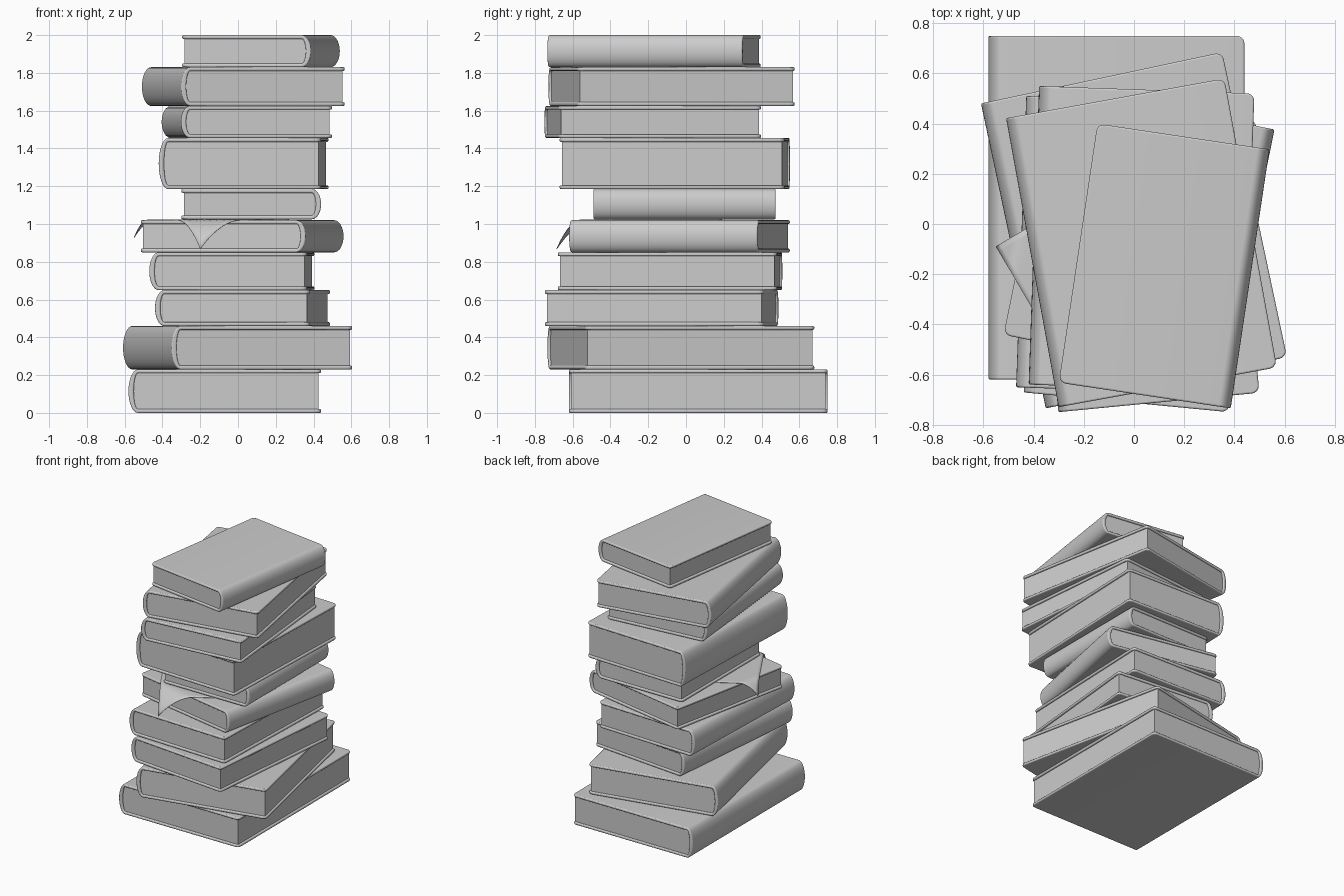
import bpy, bmesh
from math import sin, cos, pi, radians
from mathutils import Matrix

if "Cube" in bpy.data.objects:
    bpy.data.objects.remove(bpy.data.objects["Cube"])

# x range, y range, z range, turn in degrees, side of the spine (-1 left, 1 right)
BOOKS = [
    (-0.58, 0.44, -0.62, 0.75, 0.00, 0.23, 0, -1),
    (-0.61, 0.61, -0.735, 0.685, 0.23, 0.46, 12, -1),
    (-0.44, 0.49, -0.75, 0.49, 0.46, 0.65, -5.5, -1),
    (-0.47, 0.405, -0.68, 0.51, 0.65, 0.85, -2, -1),
    (-0.52, 0.56, -0.62, 0.555, 0.85, 1.02, -11.5, 1),
    (-0.30, 0.44, -0.49, 0.475, 1.025, 1.185, 0, 1),
    (-0.42, 0.48, -0.67, 0.55, 1.185, 1.455, -2, -1),
    (-0.405, 0.50, -0.75, 0.40, 1.455, 1.625, 5.5, -1),
    (-0.51, 0.57, -0.73, 0.58, 1.625, 1.83, 10.3, -1),
    (-0.30, 0.54, -0.735, 0.40, 1.83, 2.00, -8.5, 1),
]
BOARD, SPINE, BULGE = 0.02, 0.028, 0.05


def arc(x, depth, half):
    """Half ellipse bulging to -x, from the top to the bottom."""
    return [(x - depth * sin(pi * i / 16), half * cos(pi * i / 16)) for i in range(17)]


def extrude(name, profile, length, matrix, mirror, fore_x=None):
    bm = bmesh.new()
    face = bm.faces.new([bm.verts.new((x, -length / 2, z)) for x, z in profile])
    ext = bmesh.ops.extrude_face_region(bm, geom=[face])['geom']
    bmesh.ops.translate(bm, vec=(0, length, 0),
                        verts=[v for v in ext if isinstance(v, bmesh.types.BMVert)])
    if fore_x is not None:
        # round the free corners of the boards
        edges = [e for e in bm.edges
                 if all(abs(v.co.x - fore_x) < 1e-5 for v in e.verts)
                 and abs(e.verts[0].co.y - e.verts[1].co.y) < 1e-5]
        bmesh.ops.bevel(bm, geom=edges, offset=0.03, segments=5, profile=0.5, affect='EDGES')
    if mirror:
        bmesh.ops.scale(bm, vec=(-1, 1, 1), verts=bm.verts)
    bmesh.ops.recalc_face_normals(bm, faces=bm.faces)
    bm.transform(matrix)
    me = bpy.data.meshes.new(name)
    bm.to_mesh(me)
    bm.free()
    ob = bpy.data.objects.new(name, me)
    bpy.context.collection.objects.link(ob)
    return ob


def smooth(ob, angle=35):
    bpy.ops.object.select_all(action='DESELECT')
    ob.select_set(True)
    bpy.context.view_layer.objects.active = ob
    bpy.ops.object.shade_smooth_by_angle(angle=radians(angle))


def book(n, x0, x1, y0, y1, z0, z1, turn, side):
    # true width and length from the turned outline
    a = abs(radians(turn))
    bw, bl = x1 - x0, y1 - y0
    w = (bw * cos(a) - bl * sin(a)) / cos(2 * a)
    l = (bl * cos(a) - bw * sin(a)) / cos(2 * a)
    h = (z1 - z0) / 2
    m = Matrix.Translation(((x0 + x1) / 2, (y0 + y1) / 2, (z0 + z1) / 2)) @ \
        Matrix.Rotation(radians(turn), 4, 'Z')
    fore, sx = w / 2, -w / 2 + BULGE
    inner = arc(sx, BULGE - SPINE, h - BOARD)
    # cover: C-shaped section
    prof = [(fore, h)] + arc(sx, BULGE, h) + [(fore, -h), (fore, -h + BOARD)] \
        + inner[::-1] + [(fore, h - BOARD)]
    cover = extrude(f"book_cover_{n}", prof, l, m, side > 0, fore)
    bev = cover.modifiers.new("soft_edges", 'BEVEL')
    bev.width, bev.segments, bev.limit_method = 0.007, 3, 'ANGLE'
    bev.angle_limit = radians(50)
    smooth(cover)
    # page block
    pf = fore - 0.014
    pages = extrude(f"book_pages_{n}", [(pf, h - BOARD)] + inner + [(pf, -h + BOARD)],
                    l - 0.024, m, side > 0)
    smooth(pages)


for i, b in enumerate(BOOKS):
    book(i + 1, *b)

# loose sheet with two corners drooping over the fifth book
bm = bmesh.new()
N = 28
grid = []
for j in range(N + 1):
    row = []
    for i in range(N + 1):
        u, v = i / N, j / N
        x = -0.20 - 0.35 * u + 0.47 * v
        y = -0.685 + 0.595 * u + 0.28 * v
        front = max(0, (-0.545 - 0.219 * x) - y)      # overhang past front edge
        left = max(0, (-0.428 + 0.214 * y) - x)       # overhang past left edge
        z = 1.0225 - 4.6 * front ** 2 - 9 * left ** 2
        row.append(bm.verts.new((x, y, z)))
    grid.append(row)
for j in range(N):
    for i in range(N):
        bm.faces.new((grid[j][i], grid[j + 1][i], grid[j + 1][i + 1], grid[j][i + 1]))
me = bpy.data.meshes.new("loose_sheet")
bm.to_mesh(me)
bm.free()
sheet = bpy.data.objects.new("loose_sheet", me)
bpy.context.collection.objects.link(sheet)
sol = sheet.modifiers.new("thickness", 'SOLIDIFY')
sol.thickness, sol.offset = 0.003, 0
smooth(sheet)
